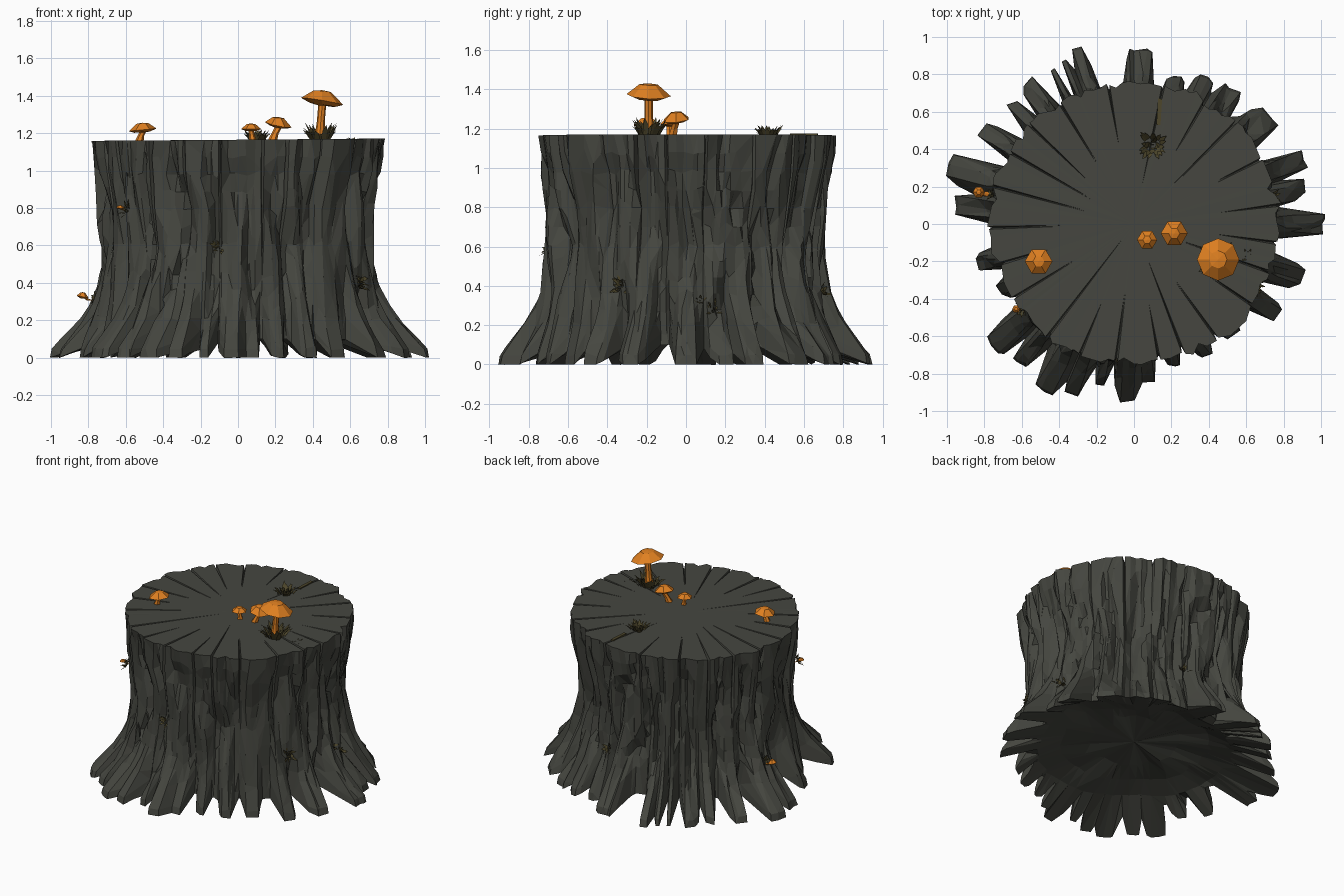
import bpy, bmesh, math, random
from mathutils import Vector, noise

if "Cube" in bpy.data.objects:
    bpy.data.objects.remove(bpy.data.objects["Cube"])

random.seed(7)


def material(name, rgb):
    m = bpy.data.materials.new(name)
    m.diffuse_color = (*rgb, 1)
    m.use_nodes = True
    m.node_tree.nodes["Principled BSDF"].inputs["Base Color"].default_value = m.diffuse_color
    return m


BARK = material("dark bark", (0.060, 0.062, 0.051))
ORANGE = material("mushroom orange", (0.74, 0.215, 0.015))
MOSS = material("brown moss", (0.075, 0.062, 0.024))


def finish(bm, name, mat):
    bmesh.ops.recalc_face_normals(bm, faces=bm.faces)
    me = bpy.data.meshes.new(name)
    bm.to_mesh(me)
    bm.free()
    me.materials.append(mat)
    ob = bpy.data.objects.new(name, me)
    bpy.context.collection.objects.link(ob)
    return ob


def lerp_table(table, x):
    for (a, va), (b, vb) in zip(table, table[1:]):
        if x <= b:
            return va + (vb - va) * max(0, (x - a) / (b - a))
    return table[-1][1]


# Root toes: angle in degrees, reach, half width in degrees
ROOTS = [(0, 1.01, 4.5), (12, .93, 4), (21, .97, 4), (39, .94, 6), (54, .91, 5),
         (64, .89, 4), (74, .83, 4), (88, .95, 5), (108, 1.0, 3), (113, .96, 1.8),
         (118, .95, 1.8), (127, .96, 4), (136, .93, 3), (148, .96, 4), (163, 1.03, 5.5),
         (174, .96, 4.5), (194, .86, 4), (207, .80, 4), (221, 1.0, 5), (231, .97, 4),
         (242, 1.02, 5), (250, .98, 3.5), (258, .89, 3), (267.5, .97, 4.5), (275, .87, 3.5),
         (286, .80, 3), (299, .81, 4), (312, .80, 4), (328, .92, 4), (342, .94, 5)]
# Cracks in the cut top: angle in degrees, inner radius fraction
CRACKS = [(8, .8), (27, .75), (45, .45), (60, .7), (78, .5), (101, .8), (121, .6),
          (136, .55), (150, .45), (165, .5), (181, .6), (196, .75), (211, .6),
          (232, .35), (248, .8), (262, .65), (281, .8), (291, .5), (306, .6),
          (325, .75), (341, .4), (352, .8)]
WAIST = [(0, .71), (.3, .70), (.6, .695), (.8, .715), (1.0, .745), (1.17, .757)]
FLARE = [(0, 1), (.05, .97), (.1, .82), (.2, .51), (.3, .29), (.4, .14), (.6, .02), (.75, 0)]
TOP = 1.165


def root_at(deg):
    """Weight and reach of the strongest root at an angle."""
    best = (0, .75)
    for a, reach, half in ROOTS:
        d = abs((deg - a + 180) % 360 - 180)
        w = min(1, max(0, 2.2 * (1 - d / (half * 1.4))))
        if w * reach > best[0] * best[1]:
            best = (w, reach)
    return best


def radius(deg, z):
    a = math.radians(deg)
    w, reach = root_at(deg)
    r = lerp_table(WAIST, z) * (1 + .03 * math.cos(a) ** 2)
    r += (reach - .72) * w * lerp_table(FLARE, z)
    # long bark furrows that lean and wander with height
    a += .12 * noise.noise(Vector((math.cos(a) * 2, math.sin(a) * 2, z * 2.5)))
    c, s = math.cos(a), math.sin(a)
    fade = .25 + .75 * min(1, z / .35)
    n = noise.noise(Vector((c * 5, s * 5, z * 1.1)))
    m = noise.noise(Vector((c * 8 + 9, s * 8, z * 2.4)))
    r -= .06 * max(0, 1 - abs(n) * 5) * fade * (1 if z < 1 else .5)
    r += .04 * m * fade
    return r


# Column angles, squeezed around every crack so it stays narrow
N = 240
angles = [i * 360 / N for i in range(N)]
crack_of = {}
for deg, inner in CRACKS:
    i = round(deg * N / 360) % N
    crack_of[i] = (inner, random.uniform(.02, .07))
    angles[(i - 1) % N] = angles[i] - .6
    angles[(i + 1) % N] = angles[i] + .6

# Stump: outer bark, cracked top and hollow underside
bm = bmesh.new()


def ring(func):
    verts = []
    for i, deg in enumerate(angles):
        r, z = func(i, deg)
        a = math.radians(deg)
        verts.append(bm.verts.new((r * math.cos(a), r * math.sin(a), z)))
    return verts


def bridge(lo, hi):
    for i in range(N):
        j = (i + 1) % N
        bm.faces.new((lo[i], lo[j], hi[j], hi[i]))


def fan(verts, z):
    c = bm.verts.new((0, 0, z))
    for i in range(N):
        bm.faces.new((verts[i], verts[(i + 1) % N], c))


def bark(f):
    def at(i, deg):
        low = .10 * (1 - root_at(deg)[0])
        z = low + (TOP - low) * f
        r = radius(deg, z)
        if i in crack_of:
            r -= crack_of[i][1] * max(0, f - .3)
        if f == 1:
            z += .006 * math.cos(math.radians(deg))
            z -= .03 if i in crack_of else 0
        return r, z
    return at


def cut(f):
    def at(i, deg):
        deep = .03 if i in crack_of and f >= crack_of[i][0] else 0
        r = radius(deg, TOP) * f
        return r, TOP + .006 * f * math.cos(math.radians(deg)) - deep * f
    return at


def under(r, z):
    def at(i, deg):
        a = math.radians(deg)
        n = noise.noise(Vector((math.cos(a) * 2, math.sin(a) * 2, r * 4)))
        return r + .03 * n, z + .05 * n
    return at


levels = [0, .04, .08, .13, .18, .24, .31, .38, .45, .52, .6, .68, .76, .84, .92, 1]
rings = [ring(under(.3, .17)), ring(under(.5, .15)), ring(under(.65, .10))]
fan(rings[0], .17)
rings += [ring(bark(f)) for f in levels]
rings += [ring(cut(f)) for f in (.93, .8, .65, .5, .35, .15)]
for lo, hi in zip(rings, rings[1:]):
    bridge(lo, hi)
fan(rings[-1], TOP)
stump = finish(bm, "stump", BARK)
chips = stump.modifiers.new("chipped facets", 'DECIMATE')
chips.ratio = .36


# Mushrooms: faceted flat-topped cap on a bent, tapering stem
def mushroom(name, foot, head, r, height, sides=7, tilt=(0, 0), stem=.36):
    bm = bmesh.new()
    foot, head = Vector(foot), Vector(head)

    def loop(centre, rad, lean):
        out = []
        for k in range(sides):
            a = k * math.tau / sides
            x, y = rad * math.cos(a), rad * math.sin(a)
            z = (x * tilt[0] + y * tilt[1]) * lean
            out.append(bm.verts.new(centre + Vector((x, y, z))))
        return out

    up = Vector((0, 0, height))
    loops = [loop(foot, r * stem, 0), loop(foot.lerp(head, .5), r * stem * .7, 0),
             loop(head - up * .35, r * stem * .7, 0), loop(head - up * .3, r * .6, 1),
             loop(head, r, 1), loop(head + up * .9, r * .42, .5)]
    for lo, hi in zip(loops, loops[1:]):
        for k in range(sides):
            j = (k + 1) % sides
            bm.faces.new((lo[k], lo[j], hi[j], hi[k]))
    bm.faces.new(loops[0])
    tip = bm.verts.new(head + up)
    for k in range(sides):
        bm.faces.new((loops[-1][k], loops[-1][(k + 1) % sides], tip))
    finish(bm, name, ORANGE)


mushroom("large_mushroom", (.435, -.19, 1.15), (.45, -.19, 1.37), .113, .06, 8, (-.17, -.05), .27)
mushroom("medium_mushroom", (.18, -.07, 1.15), (.215, -.05, 1.245), .072, .042, 6, (-.2, .1), .38)
mushroom("small_mushroom", (.08, -.085, 1.15), (.07, -.085, 1.222), .054, .03, 6, (0, 0), .4)
mushroom("left_mushroom", (-.53, -.2, 1.15), (-.51, -.2, 1.218), .074, .038, 6, (.1, 0), .34)
mushroom("side_mushroom_low", (-.79, .16, .305), (-.83, .17, .325), .032, .025, 6, (-.2, 0), .5)
mushroom("side_mushroom_high", (-.57, -.42, .77), (-.63, -.455, .80), .022, .015, 6)


# Moss tufts: bunches of thin pointed blades
def tuft(name, base, out, spread, height, count):
    bm = bmesh.new()
    base, out = Vector(base), Vector(out).normalized()
    for _ in range(count):
        d = Vector([random.uniform(-1, 1) for _ in range(3)])
        d -= out * d.dot(out)
        root = base + d * spread * .45
        tip = root + d * spread * .5 + out * height * random.uniform(.35, 1)
        side = out.cross(d).normalized() * spread * .13
        mid = root.lerp(tip, .5) + out * height * .12
        v = [bm.verts.new(p) for p in (root - side, root + side, mid + side, tip, mid - side)]
        bm.faces.new(v)
    finish(bm, name, MOSS)


tuft("moss_by_mushroom", (.44, -.19, 1.16), (0, 0, 1), .10, .10, 50)
tuft("moss_on_top", (.10, .42, 1.16), (0, 0, 1), .08, .06, 40)
tuft("moss_on_rim", (.61, -.17, 1.16), (0, 0, 1), .04, .02, 10)
for k, (deg, z) in enumerate([(333, .41), (11, .28), (6, .33), (78, .37),
                              (217, .79), (168, .31), (333, .39), (262, .59)]):
    a = math.radians(deg)
    d = Vector((math.cos(a), math.sin(a), 0))
    p = d * (radius(deg, z) + .01)
    tuft(f"side_moss_{k + 1}", (p.x, p.y, z), d + Vector((0, 0, .5)), .05, .035, 16)

# Loose splinter lying on the cut top
bpy.ops.mesh.primitive_cube_add(size=1, location=(.135, .6, 1.168))
splinter = bpy.context.object
splinter.name = "splinter"
splinter.scale = (.022, .14, .012)
splinter.rotation_euler.z = -.06
splinter.data.materials.append(MOSS)
